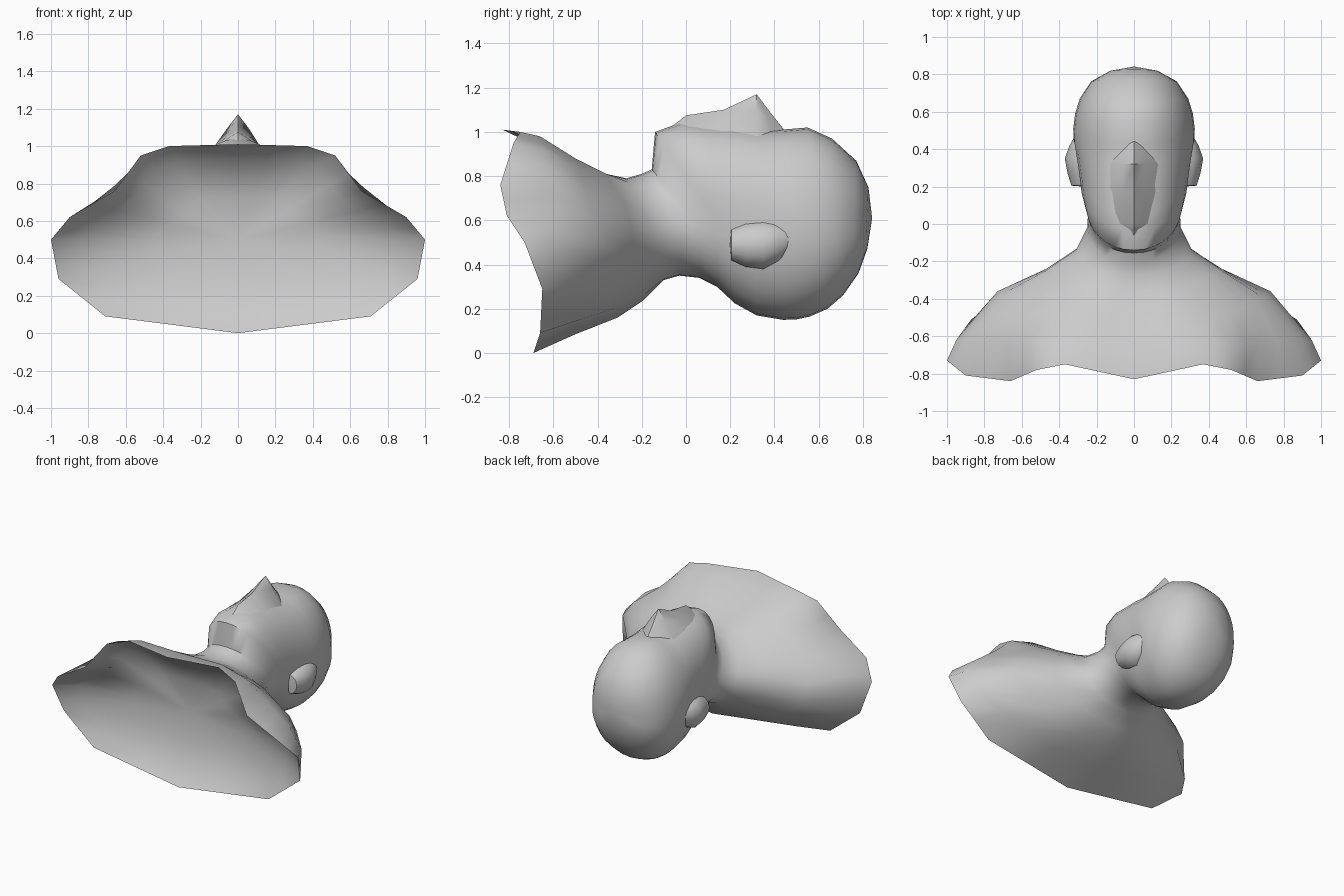
import bpy, bmesh, math

if "Cube" in bpy.data.objects:
    bpy.data.objects.remove(bpy.data.objects["Cube"])

N = 16  # segments from front centre to back centre on one side


def finish(name, bm, angle=50):
    bmesh.ops.remove_doubles(bm, verts=bm.verts, dist=1e-4)
    bmesh.ops.recalc_face_normals(bm, faces=bm.faces)
    me = bpy.data.meshes.new(name)
    bm.to_mesh(me)
    bm.free()
    ob = bpy.data.objects.new(name, me)
    bpy.context.collection.objects.link(ob)
    bpy.ops.object.select_all(action='DESELECT')
    bpy.context.view_layer.objects.active = ob
    ob.select_set(True)
    bpy.ops.object.shade_smooth_by_angle(angle=math.radians(angle))
    return ob


def refine(half):
    # double the points of a hand-placed half contour
    out = []
    for a, b in zip(half, half[1:]):
        out += [a, tuple((p + q) / 2 for p, q in zip(a, b))]
    return out + [half[-1]]


def oval(fy, fz, sx, sy, sz, by, bz, p=0.93):
    # half ring through a front, a side and a back point
    pts = []
    for i in range(N + 1):
        t = math.pi * i / N
        c, s = abs(math.cos(t)) ** p, abs(math.sin(t)) ** p
        ey, ez = (fy, fz) if i <= N / 2 else (by, bz)
        pts.append((sx * s if 0 < i < N else 0, sy + (ey - sy) * c, sz + (ez - sz) * c))
    return pts


def loft(bm, halves, closed=True):
    rows = []
    for h in halves:
        ring = list(h)
        if closed:
            ring += [(-x, y, z) for x, y, z in h[-2:0:-1]]
        rows.append([bm.verts.new(p) for p in ring])
    n = len(rows[0])
    for a, b in zip(rows, rows[1:]):
        for i in range(n if closed else n - 1):
            j = (i + 1) % n
            bm.faces.new((a[i], a[j], b[j], b[i]))
    return rows


# Torso contours: open rim, shoulders, upper chest, neck base
torso = [refine(h) for h in (
    [(0, -.83, 1.01), (.37, -.75, 1.0), (.52, -.78, .95), (.66, -.84, .76), (.9, -.81, .62),
     (1, -.73, .5), (.96, -.65, .29), (.71, -.66, .09), (0, -.69, 0)],
    [(0, -.67, .98), (.33, -.66, .98), (.52, -.65, .92), (.67, -.62, .78), (.86, -.62, .63),
     (.95, -.62, .51), (.87, -.51, .31), (.55, -.48, .15), (0, -.5, .085)],
    [(0, -.5, .86), (.25, -.5, .88), (.42, -.48, .83), (.6, -.45, .72), (.7, -.4, .6),
     (.73, -.36, .48), (.62, -.36, .33), (.38, -.33, .2), (0, -.31, .16)],
    [(0, -.36, .81), (.16, -.36, .81), (.3, -.33, .76), (.41, -.28, .68), (.47, -.25, .58),
     (.47, -.24, .48), (.38, -.22, .38), (.22, -.2, .28), (0, -.19, .24)])]

# Neck and head rings: front y z, side x y z, back y z
head = [oval(*r) for r in (
    (-.27, .79, .31, -.14, .55, -.1, .33),
    (-.2, .81, .25, -.02, .56, -.03, .35),
    (-.155, .83, .245, .07, .57, .06, .34),
    (-.14, 1.0, .26, .13, .61, .14, .30),
    (-.03, 1.04, .285, .22, .6, .22, .225),
    (.06, 1.035, .295, .3, .58, .32, .17),
    (.2, 1.03, .31, .39, .57, .44, .15),
    (.32, 1.01, .322, .45, .57, .5, .152),
    (.43, 1.01, .325, .51, .57, .56, .165),
    (.55, 1.02, .315, .59, .57, .64, .2),
    (.66, .97, .29, .67, .57, .71, .26),
    (.77, .87, .23, .76, .57, .78, .36),
    (.825, .75, .13, .817, .58, .82, .47))]
head.append([(0, .842, .61)] * (N + 1))

# Shallow hollow underside inside the rim
hollow = [[(x * s, y * k + d * (1 - k), .5 + (z - .5) * s) for x, y, z in torso[0]]
          for s, k, d in ((.45, 0, -.56), (.84, .25, -.6))]
hollow.insert(0, [(0, -.55, .5)] * (N + 1))

bm = bmesh.new()
loft(bm, hollow + torso + head)
bmesh.ops.dissolve_degenerate(bm, edges=bm.edges, dist=1e-5)
finish("bust", bm)

# Nose and mouth ridge: y, ridge z, half width, base z
bm = bmesh.new()
loft(bm, [[(-w, y, b), (-w * .45, y, b + (z - b) * .6), (0, y, z), (w * .45, y, b + (z - b) * .6), (w, y, b)]
          for y, z, w, b in ((-.12, .99, .06, .95), (-.03, 1.05, .1, .98), (.0, 1.075, .12, .99),
                             (.17, 1.1, .14, .98), (.32, 1.17, .13, .98),
                             (.38, 1.09, .09, .98), (.44, 1.015, .05, .97))], closed=False)
finish("nose_and_mouth", bm)

# Ears
for side, name in ((1, "ear_right"), (-1, "ear_left")):
    bm = bmesh.new()
    loft(bm, [[(side * (.27 + w * math.cos(a)), y, z + h * math.sin(a))
               for a in [math.pi * (i / 6 - .5) for i in range(7)]]
              for y, w, z, h in ((.2, 0, .49, .01), (.205, .065, .49, .07), (.27, .085, .49, .1),
                                 (.35, .1, .49, .11), (.42, .075, .5, .09), (.48, .04, .52, .05))], closed=False)
    finish(name, bm)
